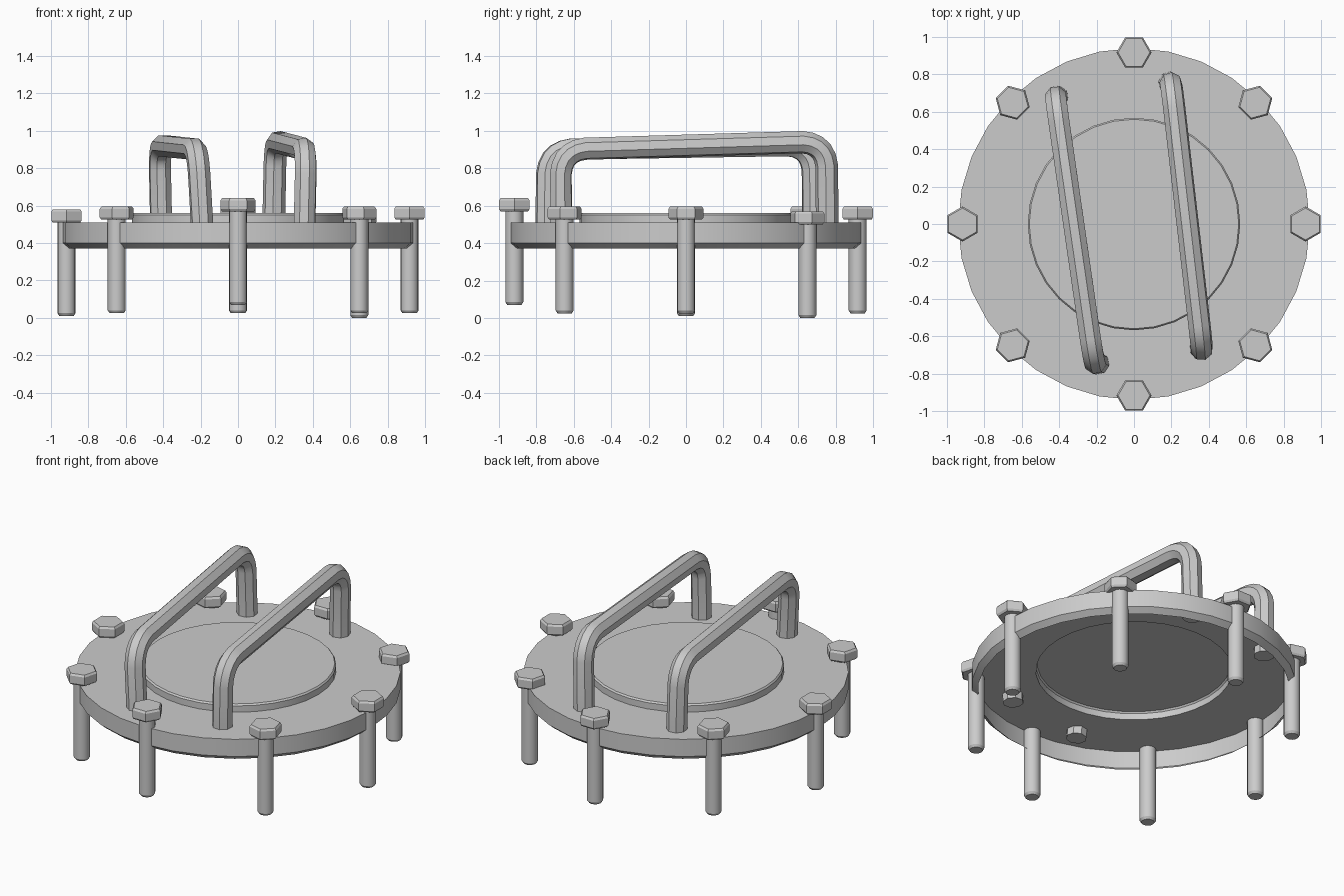
import bpy, bmesh
from math import sin, cos, pi, radians
from mathutils import Vector

cube = bpy.data.objects.get("Cube")
if cube:
    bpy.data.objects.remove(cube, do_unlink=True)

steel = bpy.data.materials.new("grey_steel")
steel.use_nodes = True
grey = (0.6, 0.6, 0.6, 1)
steel.diffuse_color = grey
steel.node_tree.nodes["Principled BSDF"].inputs["Base Color"].default_value = grey


def smooth(obj):
    bpy.ops.object.select_all(action='DESELECT')
    obj.select_set(True)
    bpy.context.view_layer.objects.active = obj
    bpy.ops.object.shade_smooth_by_angle(angle=radians(30))


def lathe(bm, profile, sides, turn=0, cap_end=True):
    """Spin (radius, height) points, listed from the top down, about z."""
    rings = []
    for r, z in profile:
        rings.append([bm.verts.new((r * cos(turn + 2 * pi * i / sides),
                                    r * sin(turn + 2 * pi * i / sides), z))
                      for i in range(sides)])
    bm.faces.new(rings[0])
    for a, b in zip(rings, rings[1:]):
        for i in range(sides):
            j = (i + 1) % sides
            bm.faces.new((a[i], b[i], b[j], a[j]))
    if cap_end:
        bm.faces.new(rings[-1][::-1])


def finish(bm, name):
    mesh = bpy.data.meshes.new(name)
    bm.to_mesh(mesh)
    bm.free()
    mesh.materials.append(steel)
    obj = bpy.data.objects.new(name, mesh)
    bpy.context.collection.objects.link(obj)
    smooth(obj)
    return obj


# Pressed sheet lid: raised centre, flange and skirt, open underneath
bm = bmesh.new()
lathe(bm, [(0.56, 0.56), (0.568, 0.55), (0.568, 0.51), (0.94, 0.51),
           (0.94, 0.40), (0.905, 0.37)], 32, cap_end=False)
finish(bm, "lid")

# Bolts around the rim, screwed in to slightly different heights
lifts = [0.025, 0, 0.025, 0.025, 0.01, 0.025, 0.07, 0.025]
for k, lift in enumerate(lifts):
    angle = k * pi / 4
    bm = bmesh.new()
    lathe(bm, [(0.085, 0.57), (0.094, 0.558), (0.094, 0.512), (0.085, 0.5)],
          6, turn=pi / 6)
    lathe(bm, [(0.048, 0.505), (0.048, 0.015), (0.038, 0)], 16)
    bolt = finish(bm, f"bolt_{k + 1}")
    bolt.location = (0.917 * cos(angle), 0.917 * sin(angle), lift)
    bolt.rotation_euler.z = angle


def handle(name, corners, bend=0.13, steps=5):
    """Round bar through the corner points with filleted bends."""
    pts = [Vector(c) for c in corners]
    path = [pts[0]]
    for a, b, c in zip(pts, pts[1:], pts[2:]):
        p = b + (a - b).normalized() * bend
        q = b + (c - b).normalized() * bend
        mid = b.lerp((p + q) / 2, 0.17)
        for i in range(steps + 1):
            t = i / steps
            path.append(p * (1 - t) ** 2 + mid * 2 * t * (1 - t) + q * t * t)
    path.append(pts[-1])
    curve = bpy.data.curves.new(name, 'CURVE')
    curve.dimensions = '3D'
    curve.bevel_depth = 0.061
    curve.bevel_resolution = 2
    curve.use_fill_caps = True
    spline = curve.splines.new('POLY')
    spline.points.add(len(path) - 1)
    for sp, co in zip(spline.points, path):
        sp.co = (*co, 1)
    curve.materials.append(steel)
    obj = bpy.data.objects.new(name, curve)
    bpy.context.collection.objects.link(obj)
    bpy.ops.object.select_all(action='DESELECT')
    obj.select_set(True)
    bpy.context.view_layer.objects.active = obj
    bpy.ops.object.convert(target='MESH')
    smooth(bpy.context.view_layer.objects.active)


# Two lifting handles whose feet pass through the lid
handle("right_handle", [(-0.19, -0.745, 0.46), (-0.215, -0.74, 0.9),
                        (-0.42, 0.675, 0.922), (-0.41, 0.68, 0.46)])
handle("left_handle", [(0.355, -0.665, 0.46), (0.365, -0.67, 0.9),
                       (0.2, 0.75, 0.943), (0.19, 0.755, 0.46)])
